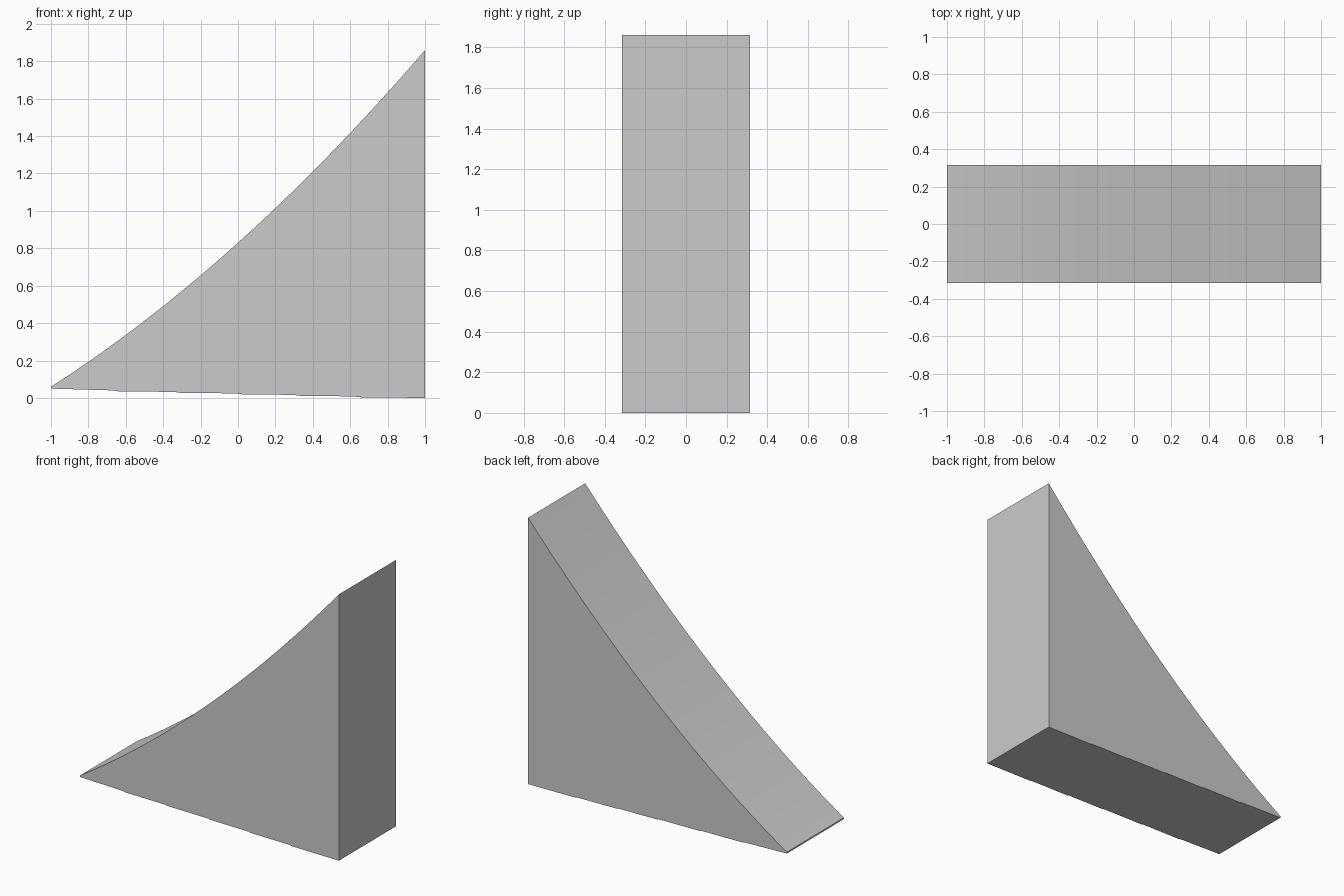
import bpy, bmesh, math

if "Cube" in bpy.data.objects:
    bpy.data.objects.remove(bpy.data.objects["Cube"])

HALF_WIDTH = 0.315


def curve_z(x):
    return 0.83 + 0.9 * x + 0.13 * x * x


# Concave riding surface, left to right
N = 48
profile = [(-1 + 2 * i / N, curve_z(-1 + 2 * i / N)) for i in range(N + 1)]

# Underside: six overlapping panels with tiny steps, right to left
edges = [1.0, 0.63, 0.31, 0.0, -0.33, -0.66, -1.0]
for i in range(6):
    right, left = edges[i], edges[i + 1]
    z = 0.008 * i
    profile += [(right, z), (left, z + 0.004 + (0.006 if i == 5 else 0))]

# Extrude the side profile across the width
bm = bmesh.new()
face = bm.faces.new([bm.verts.new((x, -HALF_WIDTH, z)) for x, z in profile])
ext = bmesh.ops.extrude_face_region(bm, geom=[face])
verts = [g for g in ext["geom"] if isinstance(g, bmesh.types.BMVert)]
bmesh.ops.translate(bm, verts=verts, vec=(0, 2 * HALF_WIDTH, 0))
bmesh.ops.recalc_face_normals(bm, faces=bm.faces)

mesh = bpy.data.meshes.new("ramp")
bm.to_mesh(mesh)
bm.free()
ramp = bpy.data.objects.new("ramp", mesh)
bpy.context.collection.objects.link(ramp)

# Smooth curved deck, sharp outer edges
bpy.context.view_layer.objects.active = ramp
ramp.select_set(True)
bpy.ops.object.shade_smooth_by_angle(angle=math.radians(30))
